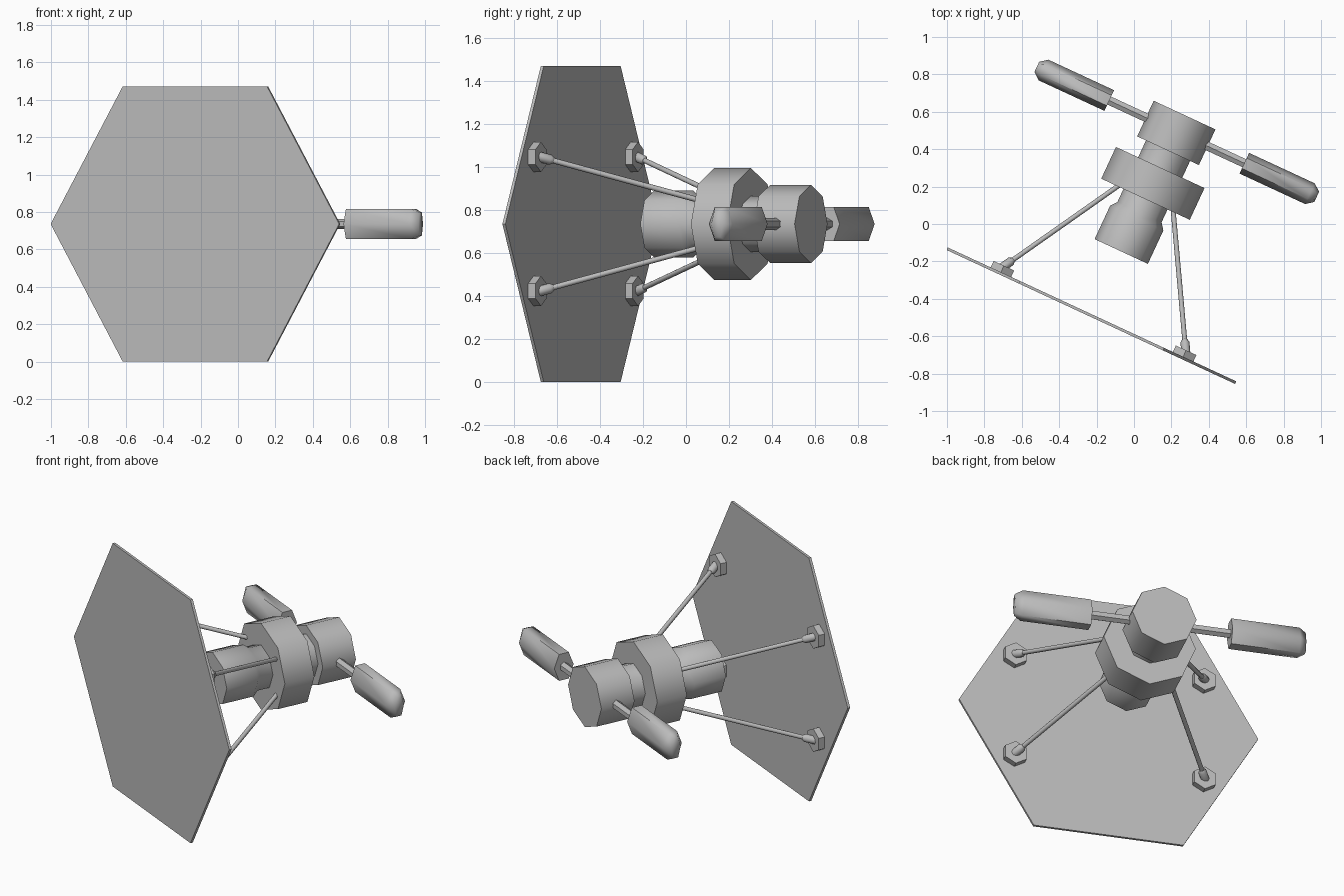
import bpy, bmesh
from math import sin, cos, pi, radians
from mathutils import Matrix, Vector

cube = bpy.data.objects.get("Cube")
if cube:
    bpy.data.objects.remove(cube, do_unlink=True)

grey = bpy.data.materials.new("plain_grey")
grey.use_nodes = True
colour = (0.5, 0.5, 0.5, 1)
grey.diffuse_color = colour
grey.node_tree.nodes["Principled BSDF"].inputs["Base Color"].default_value = colour

# Whole model is turned about z; parts are laid out along their own axes
HEIGHT = 0.736
FRAME = Matrix.Translation((0, 0, HEIGHT)) @ Matrix.Rotation(radians(-24.9), 4, "Z")


def turned(name, sides, origin, axis, rings, phase=0.0, wide=1.0, tall=1.0, crease=50):
    """Faceted solid along an axis; rings are (distance, radius across, radius up)."""
    origin, axis = Vector(origin), Vector(axis).normalized()
    side = axis.cross(Vector((0, 0, 1))).normalized()
    up = side.cross(axis)
    bm = bmesh.new()
    loops = []
    for ring in rings:
        dist, rx = ring[0], ring[1]
        rz = ring[-1]
        loop = []
        for i in range(sides):
            a = 2 * pi * i / sides + phase
            p = origin + axis * dist + side * sin(a) * rx * wide + up * cos(a) * rz * tall
            loop.append(bm.verts.new(FRAME @ p))
        loops.append(loop)
    for lo, hi in zip(loops, loops[1:]):
        for i in range(sides):
            j = (i + 1) % sides
            bm.faces.new((lo[i], lo[j], hi[j], hi[i]))
    bm.faces.new(loops[0])
    bm.faces.new(loops[-1])
    bmesh.ops.recalc_face_normals(bm, faces=bm.faces)
    mesh = bpy.data.meshes.new(name)
    bm.to_mesh(mesh)
    bm.free()
    mesh.materials.append(grey)
    for f in mesh.polygons:
        f.use_smooth = True
    mesh.set_sharp_from_angle(angle=radians(crease))
    obj = bpy.data.objects.new(name, mesh)
    bpy.context.collection.objects.link(obj)
    return obj


CENTRE, BACK = (0, 0, 0), (0, 1, 0)
FLAT_TOP = pi / 6

# Hexagonal shield panel
turned("shield_panel", 6, CENTRE, BACK, [(-0.548, 0.85), (-0.533, 0.85)], FLAT_TOP)

# Octagonal body: front barrel tapering into the core, collar and rear drum
turned("front_barrel", 8, CENTRE, BACK,
       [(-0.162, 0.157), (0.035, 0.157), (0.07, 0.13), (0.45, 0.13)])
turned("collar", 8, CENTRE, BACK, [(0.146, 0.261), (0.333, 0.261)])
turned("rear_drum", 8, CENTRE, BACK, [(0.432, 0.182), (0.642, 0.182)])

for sx, word in ((1, "left"), (-1, "right")):
    # Side arm with a paddle on its end
    root = (0, 0.543, 0)
    out = (sx, 0, 0)
    turned(word + "_arm", 6, root, out, [(0.1, 0.027), (0.42, 0.027)])
    turned(word + "_paddle", 6, root, out,
           [(0.398, 0.061, 0.092), (0.785, 0.061, 0.092), (0.825, 0.03, 0.07)],
           FLAT_TOP, crease=65)

    # Struts from the collar to pads on the panel
    for sz, level in ((1, "upper"), (-1, "lower")):
        label = level + "_" + word
        foot = Vector((sx * 0.537, -0.5, sz * 0.312))
        head = Vector((sx * 0.156, 0.16, sz * 0.106))
        run = head - foot
        turned(label + "_pad", 6, (foot.x, -0.535, foot.z), BACK,
               [(0, 0.07), (0.04, 0.07)])
        turned(label + "_joint", 8, foot, run, [(-0.01, 0.024), (0.05, 0.024), (0.065, 0.014)])
        turned(label + "_strut", 8, foot, run, [(0.03, 0.013), (run.length, 0.013)])
